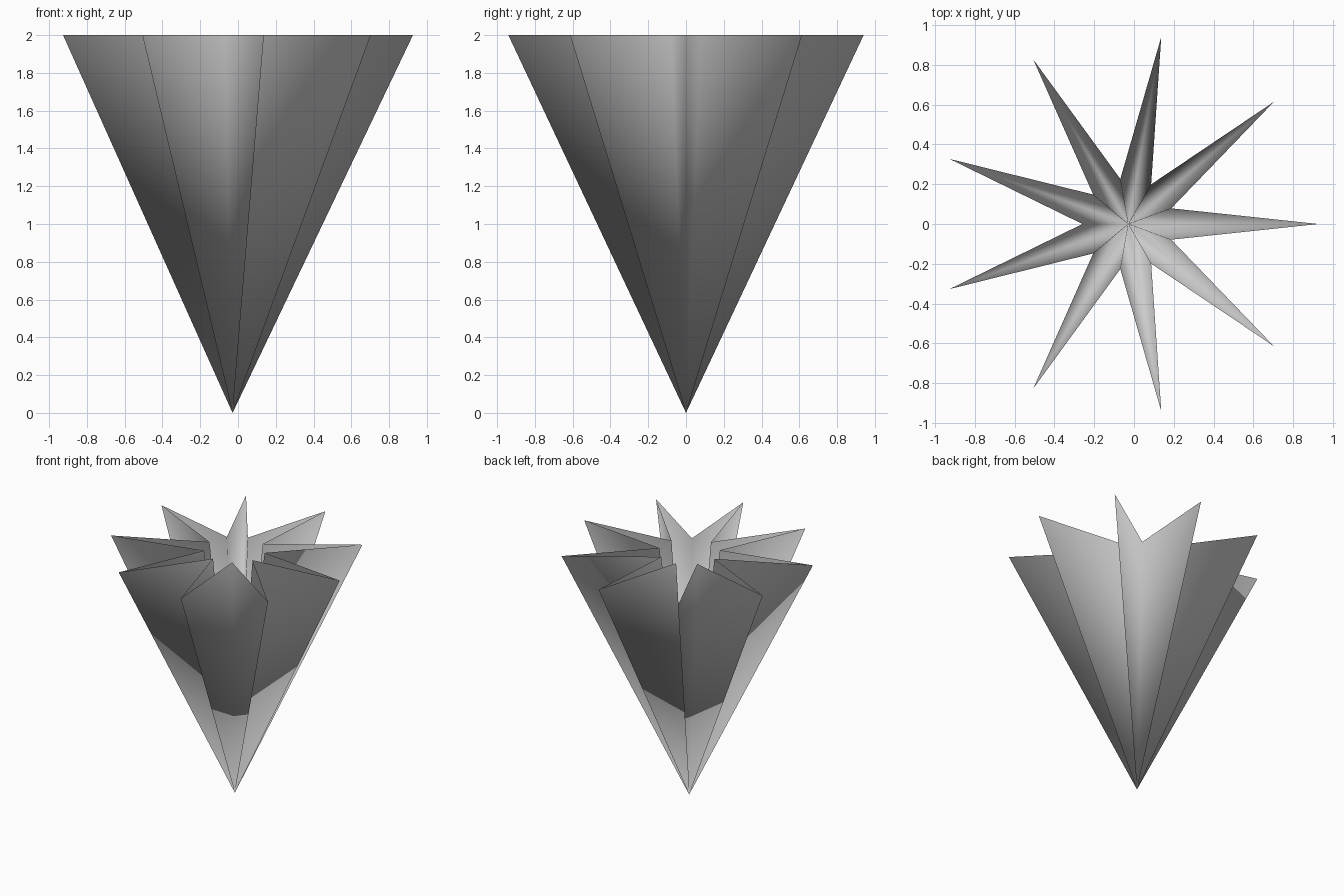
import bpy
import bmesh
from math import cos, sin, pi

POINTS = 9
HEIGHT = 2.0
TIP_RADIUS = 0.955
VALLEY_RADIUS = 0.23
# The odd number of points puts the axis slightly off the middle of the width
AXIS_X = -TIP_RADIUS * (1 - cos(pi / POINTS)) / 2

cube = bpy.data.objects.get("Cube")
if cube:
    bpy.data.objects.remove(cube, do_unlink=True)

# Plain grey material
grey = bpy.data.materials.new("light_grey")
grey.use_nodes = True
color = (0.6, 0.6, 0.6, 1)
grey.diffuse_color = color
grey.node_tree.nodes["Principled BSDF"].inputs["Base Color"].default_value = color

# Open star-shaped rim, with alternating tips and valleys, narrowing to one apex
bm = bmesh.new()
apex = bm.verts.new((AXIS_X, 0, 0))
rim = []
for i in range(POINTS * 2):
    radius = VALLEY_RADIUS if i % 2 else TIP_RADIUS
    angle = i * pi / POINTS
    rim.append(bm.verts.new((AXIS_X + radius * cos(angle), radius * sin(angle), HEIGHT)))
for i, vert in enumerate(rim):
    face = bm.faces.new((apex, rim[(i + 1) % len(rim)], vert))
    face.smooth = True

mesh = bpy.data.meshes.new("star_cone")
bm.to_mesh(mesh)
bm.free()
mesh.materials.append(grey)
star_cone = bpy.data.objects.new("star_cone", mesh)
bpy.context.collection.objects.link(star_cone)
